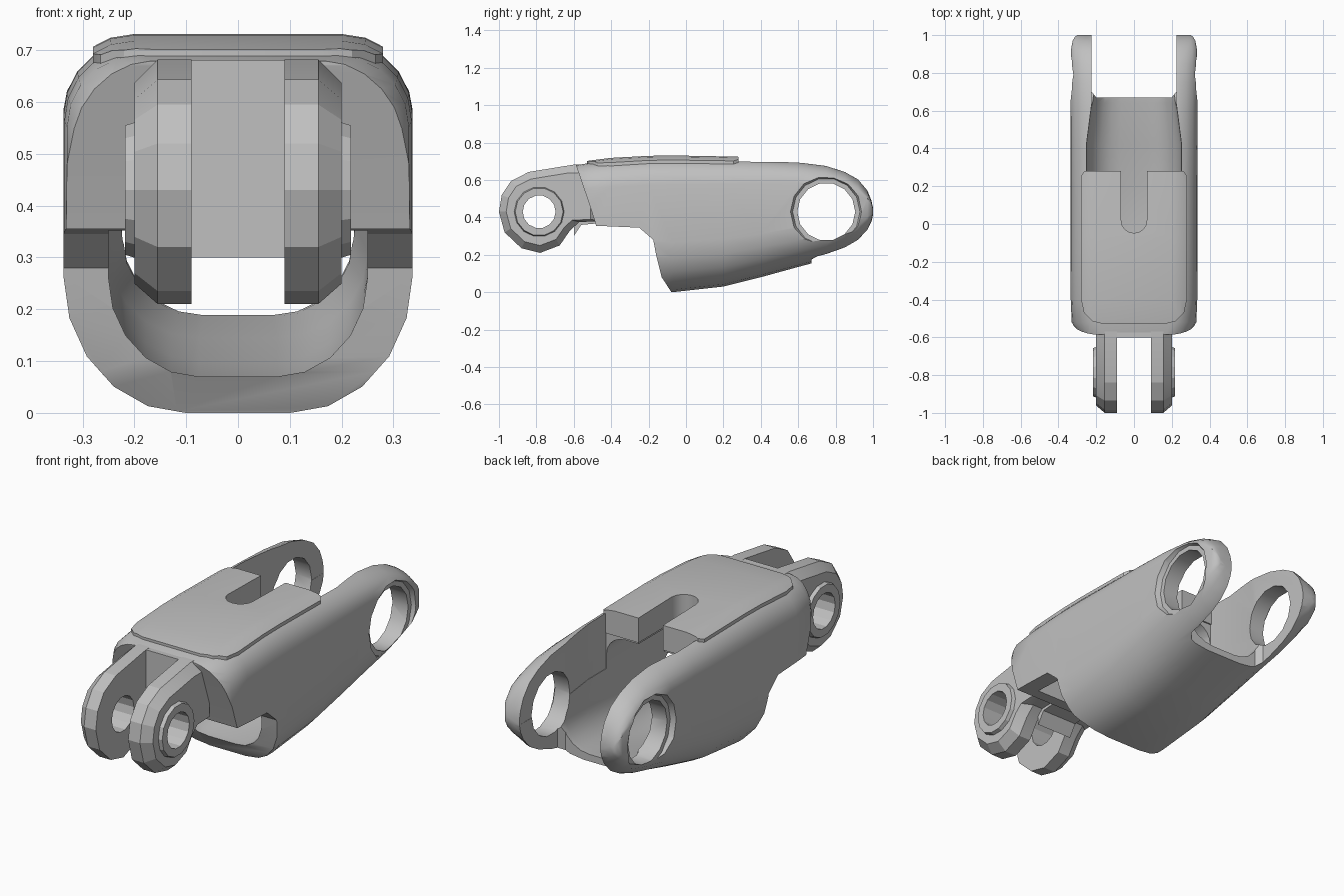
import bpy, bmesh, math

if "Cube" in bpy.data.objects:
    bpy.data.objects.remove(bpy.data.objects["Cube"], do_unlink=True)

grey = bpy.data.materials.new("neutral grey")
grey.use_nodes = True
grey.diffuse_color = (0.53, 0.53, 0.53, 1)
grey.node_tree.nodes["Principled BSDF"].inputs["Base Color"].default_value = grey.diffuse_color


def loft(name, rings):
    """Closed solid skinned through rings of equal point count."""
    bm = bmesh.new()
    rows = [[bm.verts.new(p) for p in ring] for ring in rings]
    n = len(rows[0])
    for a, b in zip(rows, rows[1:]):
        for i in range(n):
            j = (i + 1) % n
            bm.faces.new((a[i], a[j], b[j], b[i]))
    bm.faces.new(rows[0])
    bm.faces.new(rows[-1])
    bmesh.ops.recalc_face_normals(bm, faces=bm.faces)
    mesh = bpy.data.meshes.new(name)
    bm.to_mesh(mesh)
    bm.free()
    mesh.materials.append(grey)
    obj = bpy.data.objects.new(name, mesh)
    bpy.context.collection.objects.link(obj)
    return obj


def prism_x(name, pts, lo, hi):
    return loft(name, [[(x, y, z) for y, z in pts] for x in (lo, hi)])


def prism_z(name, pts, lo, hi):
    return loft(name, [[(x, y, z) for x, y in pts] for z in (lo, hi)])


def circle(cy, cz, r, n=14):
    return [(cy + r * math.cos(math.tau * i / n), cz + r * math.sin(math.tau * i / n)) for i in range(n)]


def rod(pivot, r0, x0, r1, x1, name="cutter"):
    return loft(name, [[(x, y, z) for y, z in circle(*pivot, r)] for r, x in ((r0, x0), (r1, x1))])


def combine(obj, tool, operation="DIFFERENCE"):
    mod = obj.modifiers.new("cut", "BOOLEAN")
    mod.operation, mod.object, mod.solver = operation, tool, "EXACT"
    bpy.context.view_layer.objects.active = obj
    bpy.ops.object.modifier_apply(modifier=mod.name)
    bpy.data.objects.remove(tool, do_unlink=True)


def smooth(obj, angle=30):
    bpy.ops.object.select_all(action="DESELECT")
    obj.select_set(True)
    bpy.context.view_layer.objects.active = obj
    bpy.ops.object.shade_smooth_by_angle(angle=math.radians(angle))


def section(y, w, top, bottom, steps=5):
    """Rounded U-like cross-section with soft top corners and a fuller belly."""
    h = top - bottom
    corners = ((0.42 * w, 0.2 * h, 1), (0.7 * w, 0.37 * h, -1))
    half = []
    for rx, rz, side in corners:
        arc = []
        for i in range(steps + 1):
            a = math.pi / 2 * i / steps
            z = top - rz + rz * math.cos(a) if side > 0 else bottom + rz - rz * math.cos(a)
            arc.append((w - rx + rx * math.sin(a), y, z))
        half += arc if side > 0 else arc[::-1]
    return half + [(-x, yy, z) for x, yy, z in reversed(half)]


# Stations along the length: y, half width, top, bottom
stations = [
    (-0.62, 0.27, 0.672, 0), (-0.58, 0.295, 0.68, 0), (-0.52, 0.33, 0.69, 0), (-0.4, 0.335, 0.705, 0),
    (-0.2, 0.337, 0.716, 0), (-0.07, 0.337, 0.718, 0), (0.2, 0.337, 0.713, 0.03), (0.4, 0.337, 0.708, 0.08),
    (0.6, 0.337, 0.697, 0.135), (0.75, 0.337, 0.678, 0.175), (0.85, 0.336, 0.645, 0.215),
    (0.92, 0.334, 0.605, 0.26), (0.97, 0.325, 0.545, 0.32), (0.992, 0.312, 0.49, 0.37), (1.0, 0.3, 0.45, 0.41)]
rear_pivot, front_pivot = (0.75, 0.43), (-0.785, 0.43)

# Outer housing
shell = loft("housing", [section(*s) for s in stations])

# Sloped front edge and lower front notch
combine(shell, prism_x("cutter", [
    (-0.8, -0.1), (-0.07, -0.1), (-0.08, 0.003), (-0.13, 0.08), (-0.16, 0.2), (-0.175, 0.28), (-0.25, 0.345),
    (-0.48, 0.355), (-0.51, 0.45), (-0.585, 0.67), (-0.6, 0.9), (-0.8, 0.9)], -0.5, 0.5))

# Hollow interior, narrowing toward the rear
cavity = [(-0.42, 0.25, 0.58, 0.07), (-0.08, 0.25, 0.59, 0.07), (0.2, 0.25, 0.59, 0.1),
          (0.42, 0.25, 0.59, 0.145), (0.64, 0.222, 0.59, 0.185), (1.1, 0.222, 0.59, 0.24)]
combine(shell, loft("cutter", [section(*s) for s in cavity]))

# Open top behind the plate, and the gap between the rear arms
combine(shell, prism_z("cutter", [
    (-0.252, 0.273), (0.252, 0.273), (0.252, 0.42), (0.225, 0.63), (0.225, 1.2),
    (-0.225, 1.2), (-0.225, 0.63), (-0.252, 0.42)], 0.42, 1))
combine(shell, prism_z("cutter", [
    (-0.2, 0.67), (0.2, 0.67), (0.224, 0.7), (0.224, 1.21), (-0.224, 1.21), (-0.224, 0.7)], -0.2, 1.1))


def slot(r):
    """U-shaped slot outline, open toward the rear."""
    arc = [(r * math.cos(math.pi * i / 8), 0.02 - r * math.sin(math.pi * i / 8)) for i in range(9)]
    return [(r, 0.4)] + arc + [(-r, 0.4)]


combine(shell, prism_z("cutter", slot(0.072), 0.4, 1))

# Rear pin holes with shallow counterbores
combine(shell, rod(rear_pivot, 0.155, -0.6, 0.155, 0.6))
for side in (-1, 1):
    combine(shell, rod(rear_pivot, 0.18, side * 0.312, 0.195, side * 0.345))
smooth(shell)

# Raised top plate following the housing surface
plate = loft("top_plate", [section(y, w + 0.01, top + 0.013, bottom) for y, w, top, bottom in stations])
outline = [(0.16, -0.53), (0.22, -0.515), (0.265, -0.47), (0.28, -0.4), (0.28, 0.255), (0.262, 0.28)]
outline += [(-x, y) for x, y in reversed(outline)]
combine(plate, prism_z("cutter", outline, 0.6, 1), "INTERSECT")
combine(plate, prism_z("cutter", slot(0.068), 0.4, 1.1))
smooth(plate)

# Front clevis: two chamfered lugs with bosses
lug_profile = [
    (-1.0, 0.43), (-0.985, 0.52), (-0.935, 0.595), (-0.84, 0.643), (-0.6, 0.682), (-0.45, 0.682),
    (-0.45, 0.38), (-0.57, 0.375), (-0.62, 0.33), (-0.675, 0.25), (-0.78, 0.21), (-0.88, 0.235), (-0.97, 0.32)]


def lug_ring(x, k):
    cy, cz = front_pivot
    return [(x, cy + (y - cy) * k, cz + (z - cz) * k) for y, z in lug_profile]


for side, label in ((1, "left"), (-1, "right")):
    lug = loft(label + "_front_lug", [lug_ring(side * x, k) for x, k in ((0.09, 1), (0.155, 1), (0.2, 0.82))])
    boss = rod(front_pivot, 0.14, side * 0.18, 0.128, side * 0.218, label + "_lug_boss")
    for part in (lug, boss):
        combine(part, rod(front_pivot, 0.088, side * 0.02, 0.088, side * 0.4))
        smooth(part, 15)

# Web closing the back of the clevis
prism_x("clevis_web", [(-0.6, 0.681), (-0.6, 0.3), (-0.56, 0.36), (-0.45, 0.37), (-0.45, 0.681)], -0.1, 0.1)
